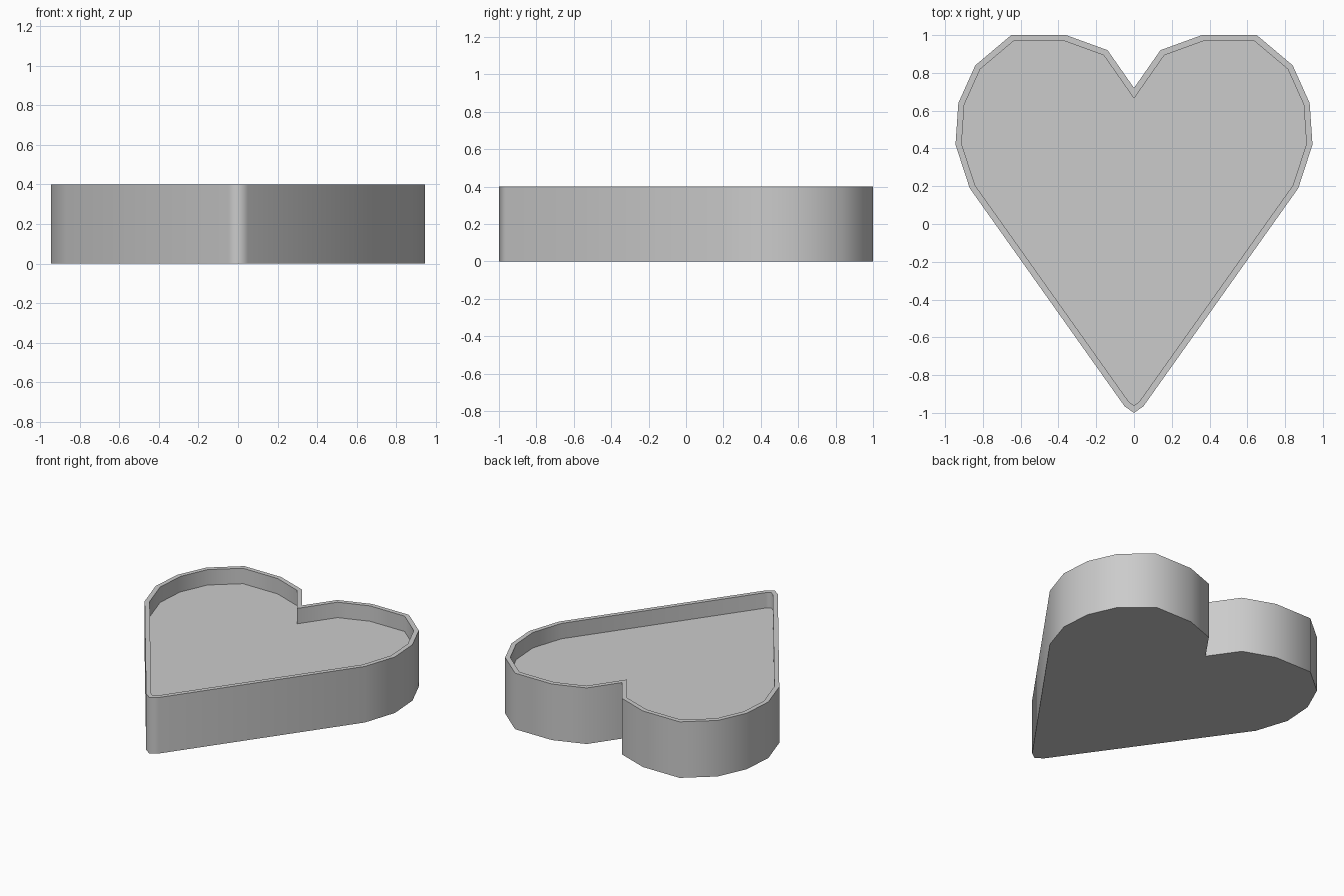
import bpy
import bmesh
import math

cube = bpy.data.objects.get("Cube")
if cube:
    bpy.data.objects.remove(cube, do_unlink=True)

HEIGHT, WALL, DEPTH = 0.4, 0.032, 0.11

# Half of the heart outline, from the notch round to the tip
half = [(0, 0.72), (0.14, 0.92), (0.36, 1), (0.65, 1), (0.84, 0.84),
        (0.93, 0.64), (0.945, 0.42), (0.87, 0.19), (0.05, -0.965), (0, -1)]
outline = half + [(-x, y) for x, y in half[-2:0:-1]]

grey = bpy.data.materials.new("plain_grey")
grey.use_nodes = True
colour = (0.6, 0.6, 0.6, 1)
grey.diffuse_color = colour
grey.node_tree.nodes["Principled BSDF"].inputs["Base Color"].default_value = colour

# Solid heart block
bm = bmesh.new()
base = bm.faces.new([bm.verts.new((x, y, 0)) for x, y in outline])
block = bmesh.ops.extrude_face_region(bm, geom=[base], use_keep_orig=True)["geom"]
bmesh.ops.translate(bm, vec=(0, 0, HEIGHT),
                    verts=[g for g in block if isinstance(g, bmesh.types.BMVert)])
bmesh.ops.recalc_face_normals(bm, faces=bm.faces)

# Rim, then the recessed floor inside it
top = next(f for f in bm.faces if f.calc_center_median().z > HEIGHT - 0.01)
bmesh.ops.inset_region(bm, faces=[top], thickness=WALL, use_even_offset=True)
floor = bmesh.ops.extrude_discrete_faces(bm, faces=[top])["faces"][0]
bmesh.ops.translate(bm, vec=(0, 0, -DEPTH), verts=floor.verts)
bmesh.ops.recalc_face_normals(bm, faces=bm.faces)

mesh = bpy.data.meshes.new("heart_tray")
bm.to_mesh(mesh)
bm.free()
mesh.materials.append(grey)
tray = bpy.data.objects.new("heart_tray", mesh)
bpy.context.collection.objects.link(tray)

# Smooth walls with crisp rim and notch
bpy.ops.object.select_all(action="DESELECT")
tray.select_set(True)
bpy.context.view_layer.objects.active = tray
bpy.ops.object.shade_smooth_by_angle(angle=math.radians(80))
